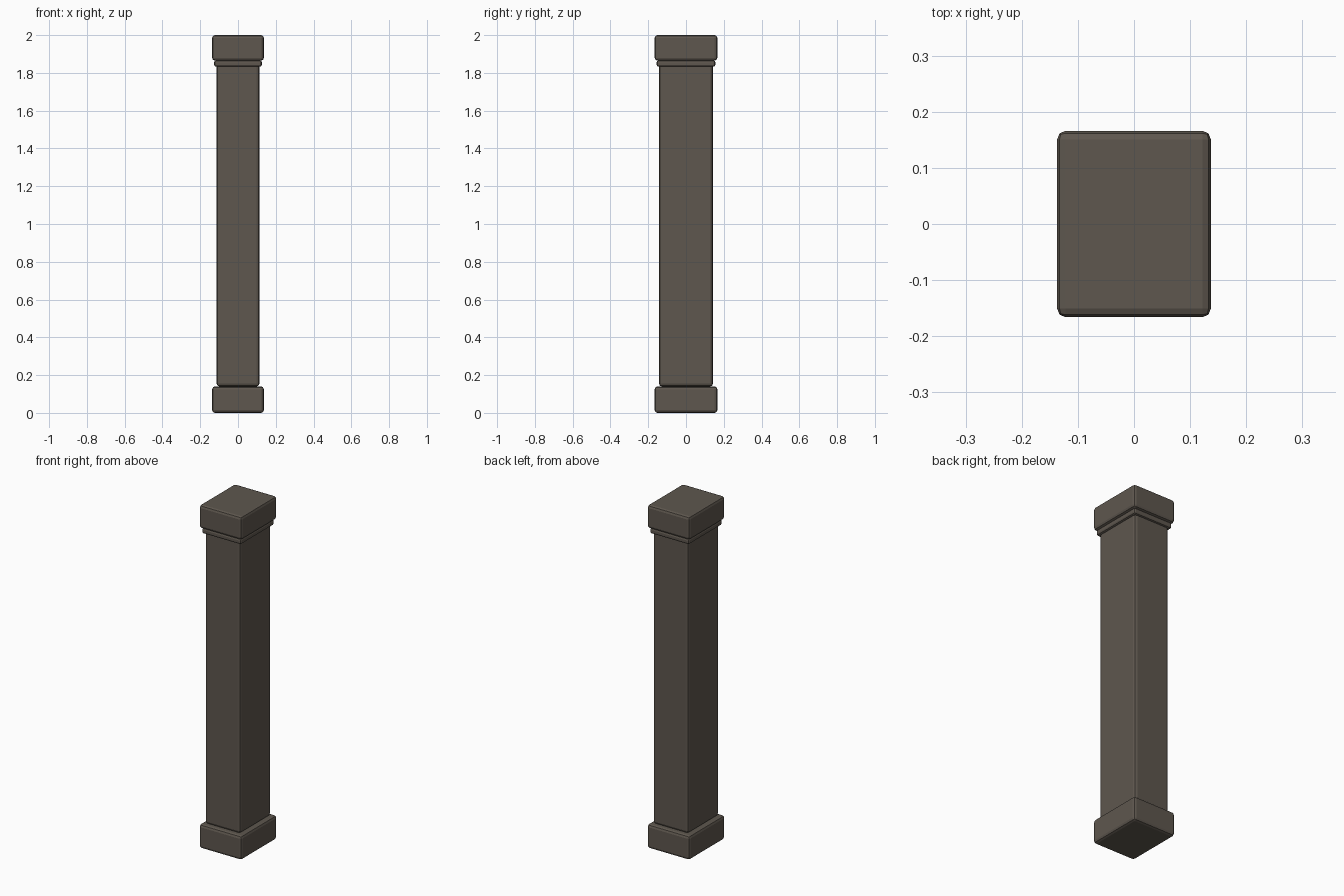
import bpy
import bmesh

cube = bpy.data.objects.get("Cube")
if cube:
    bpy.data.objects.remove(cube, do_unlink=True)

# One stone colour for the whole pillar
stone = bpy.data.materials.new("dark_taupe_stone")
stone.use_nodes = True
colour = (0.112, 0.095, 0.077, 1)
stone.diffuse_color = colour
stone.node_tree.nodes["Principled BSDF"].inputs["Base Color"].default_value = colour


def block(name, half_x, half_y, bottom, top, bevel):
    """Rectangular block with rounded edges."""
    mesh = bpy.data.meshes.new(name)
    bm = bmesh.new()
    bmesh.ops.create_cube(bm, size=2)
    for v in bm.verts:
        v.co.x *= half_x
        v.co.y *= half_y
        v.co.z = top if v.co.z > 0 else bottom
    bmesh.ops.bevel(bm, geom=bm.edges[:], offset=bevel, segments=2,
                    profile=0.5, affect='EDGES')
    bm.to_mesh(mesh)
    bm.free()
    mesh.materials.append(stone)
    obj = bpy.data.objects.new(name, mesh)
    bpy.context.collection.objects.link(obj)
    return obj


# Plinth and capital share one size
block("plinth", 0.137, 0.166, 0, 0.14, 0.015)
block("capital", 0.137, 0.166, 1.865, 2, 0.015)

# Shaft between them, with a thin collar under the capital
block("shaft", 0.113, 0.143, 0.14, 1.866, 0.015)
block("collar", 0.126, 0.155, 1.833, 1.866, 0.01)
